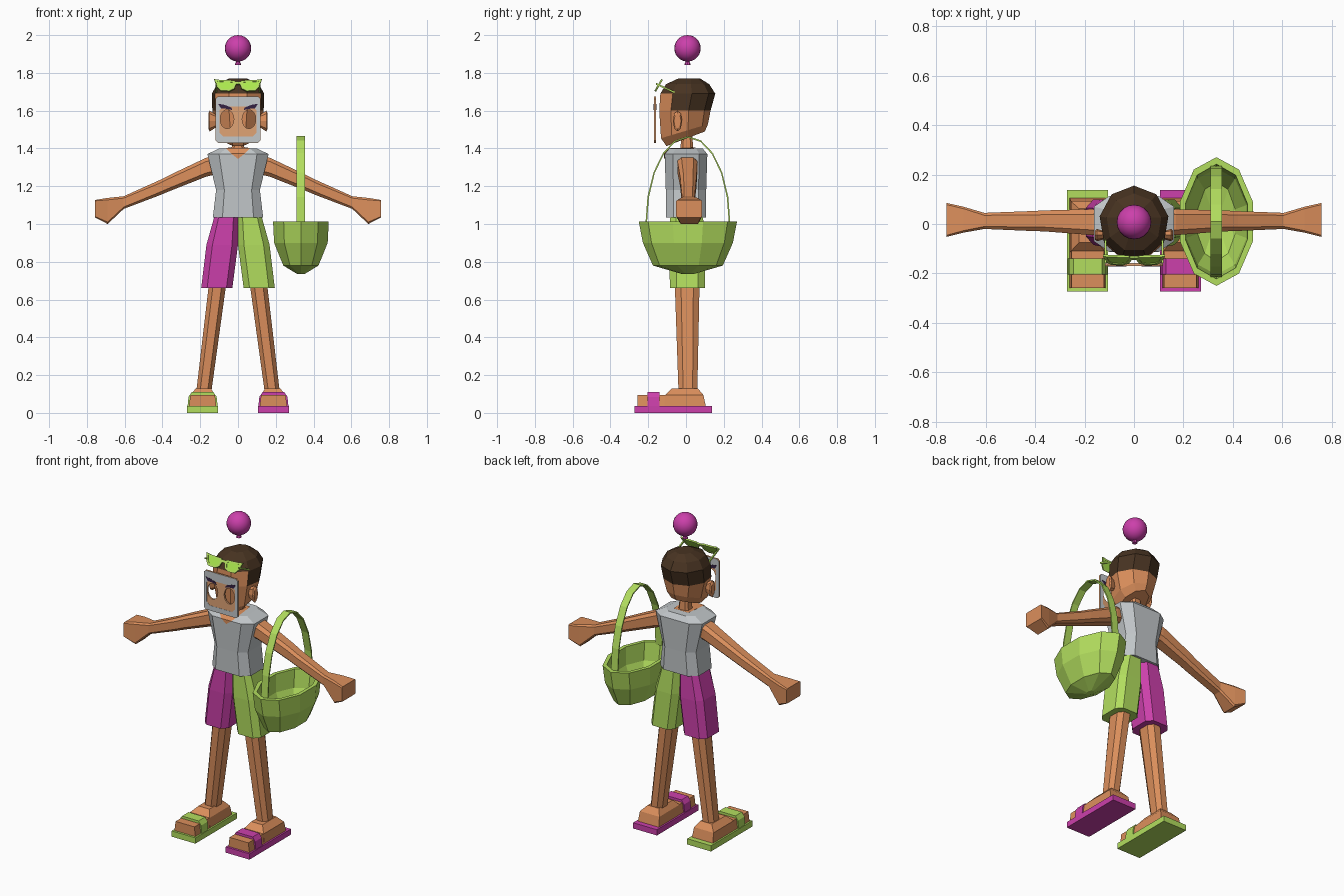
import bpy, bmesh, math
from mathutils import Vector, Matrix

if "Cube" in bpy.data.objects:
    bpy.data.objects.remove(bpy.data.objects["Cube"])


def material(name, rgb):
    m = bpy.data.materials.new(name)
    lin = [c / 12.92 if c <= 0.04045 else ((c + 0.055) / 1.055) ** 2.4 for c in rgb]
    m.diffuse_color = (*lin, 1)
    m.use_nodes = True
    m.node_tree.nodes["Principled BSDF"].inputs["Base Color"].default_value = m.diffuse_color
    return m


SKIN = material("skin", (0.86, 0.56, 0.36))
FACE = material("face skin", (0.88, 0.64, 0.46))
HAIR = material("dark brown hair", (0.28, 0.20, 0.13))
GREY = material("light grey", (0.76, 0.78, 0.79))
PINK = material("magenta", (0.80, 0.25, 0.67))
GREEN = material("lime green", (0.70, 0.87, 0.37))
LENS = material("lens green", (0.70, 0.95, 0.32))
BROW = material("dark purple", (0.20, 0.13, 0.26))


def finish(name, bm, *mats):
    bmesh.ops.recalc_face_normals(bm, faces=bm.faces[:])
    me = bpy.data.meshes.new(name)
    bm.to_mesh(me)
    bm.free()
    for m in mats:
        me.materials.append(m)
    ob = bpy.data.objects.new(name, me)
    bpy.context.collection.objects.link(ob)
    return ob


def section(a0, a1, b0, b1, c=1.0):
    """Rectangle (c=1) or chamfered rectangle spanning a0..a1, b0..b1."""
    ca, cb, ra, rb = (a0 + a1) / 2, (b0 + b1) / 2, (a1 - a0) / 2, (b1 - b0) / 2
    unit = [(1, 1), (-1, 1), (-1, -1), (1, -1)] if c == 1 else [
        (1, c), (c, 1), (-c, 1), (-1, c), (-1, -c), (-c, -1), (c, -1), (1, -c)]
    return [(ca + u * ra, cb + v * rb) for u, v in unit]


def oval(cx, cy, rx, ry, n, phase=90):
    angles = [math.radians(phase) + math.tau * i / n for i in range(n)]
    return [(cx + rx * math.cos(t), cy + ry * math.sin(t)) for t in angles]


def at_z(z, pts, tilt=0):
    cy = sum(p[1] for p in pts) / len(pts)
    return [(x, y, z + tilt * (y - cy)) for x, y in pts]


def loft(name, rings, *mats, rule=None):
    bm = bmesh.new()
    vs = [[bm.verts.new(p) for p in r] for r in rings]
    n = len(vs[0])
    for a, b in zip(vs, vs[1:]):
        for i in range(n):
            j = (i + 1) % n
            bm.faces.new((a[i], a[j], b[j], b[i]))
    bm.faces.new(vs[0])
    bm.faces.new(vs[-1])
    if rule:
        for f in bm.faces:
            f.material_index = rule(f.calc_center_median())
    return finish(name, bm, *mats)


def plate(name, loops, half, mat, matrix):
    """Flat plate in local x/z, with further loops as holes."""
    bm = bmesh.new()
    for pts in loops:
        vs = [bm.verts.new((x, -half, z)) for x, z in pts]
        for i, v in enumerate(vs):
            bm.edges.new((v, vs[(i + 1) % len(vs)]))
    bmesh.ops.triangle_fill(bm, use_beauty=True, edges=bm.edges[:])
    out = bmesh.ops.extrude_face_region(bm, geom=bm.faces[:])["geom"]
    up = [g for g in out if isinstance(g, bmesh.types.BMVert)]
    bmesh.ops.translate(bm, vec=(0, 2 * half, 0), verts=up)
    bm.transform(matrix)
    return finish(name, bm, mat)


def ball(name, centre, radii, seg, rings, mat):
    bm = bmesh.new()
    bmesh.ops.create_uvsphere(bm, u_segments=seg, v_segments=rings, radius=1)
    bm.transform(Matrix.Translation(centre) @ Matrix.Diagonal((*radii, 1)))
    return finish(name, bm, mat)


# Head: hair is the upper faces, leaving the forehead bare
head = [(1.45, -0.005, .075, .105, .38), (1.49, -.012, .112, .128, .3), (1.60, -.01, .138, .14, 0),
        (1.69, .005, .141, .15, 0), (1.74, .005, .112, .118, 0), (1.77, .015, .05, .06, 0)]
loft("head", [at_z(z, oval(0, cy, rx, ry, 9), t) for z, cy, rx, ry, t in head], SKIN, HAIR,
     rule=lambda c: int(c.z > 1.69 or (c.z > 1.6 and c.y > -.09)))
loft("neck", [at_z(1.38, section(-.035, .035, -.03, .04, .6)),
              at_z(1.48, section(-.028, .028, -.025, .032, .6))], SKIN)

# Shirt with a V neckline
shirt = [(1.035, .133, .105), (1.18, .116, .107), (1.37, .162, .113), (1.40, .10, .088)]
loft("shirt", [at_z(z, section(-rx, rx, -ry, ry, .62)) for z, rx, ry in shirt], GREY)
bm = bmesh.new()
for p in [(0, -.117, 1.345)] + [(s * x, y, z) for s in (-1, 1) for x, y, z in
                               ((.065, -.092, 1.402), (.035, -.117, 1.372), (.05, .05, 1.404))]:
    bm.verts.new(p)
bmesh.ops.convex_hull(bm, input=bm.verts[:])
finish("neckline", bm, SKIN)

# Limbs and clothes, one set per side
for s, side, cloth, shoe in ((-1, "right", PINK, GREEN), (1, "left", GREEN, PINK)):
    def flip(ring):
        return [(s * x, y, z) for x, y, z in ring]

    loft(side + "_ear", [flip([(x, -.045 + r * y, 1.545 + r * z) for y, z in oval(0, 0, .025, .055, 8)])
                         for x, r in ((.115, .6), (.15, 1), (.157, .75))], SKIN)
    arm = [(.11, -.045, .055, 1.265, 1.365, .6), (.17, -.045, .06, 1.25, 1.35, .6),
           (.36, -.03, .055, 1.175, 1.26, .6), (.42, -.028, .052, 1.15, 1.23, .6),
           (.605, -.02, .045, 1.08, 1.147, .7), (.69, -.035, .07, 1.0, 1.138, .85),
           (.757, -.052, .085, 1.035, 1.127, .9)]
    loft(side + "_arm", [flip([(x, y, z) for y, z in section(*q)]) for x, *q in arm], SKIN)
    shorts = [(.66, .03, .195, -.085, .1, .62), (.89, .0, .167, -.09, .1, .62),
              (1.04, .0, .125, -.085, .09, .62)]
    loft(side + "_shorts", [flip(at_z(z, section(*q))) for z, *q in shorts], cloth)
    leg = [(.12, .14, .22, -.04, .06, .5), (.70, .06, .152, -.06, .072, .5)]
    loft(side + "_leg", [flip(at_z(z, section(*q))) for z, *q in leg], SKIN)
    foot = [(.035, .115, .26, -.115, .105), (.095, .12, .255, -.11, .092), (.13, .145, .222, -.075, .062)]
    loft(side + "_foot", [flip(at_z(z, section(*q))) for z, *q in foot], SKIN)
    toes = [(.035, .115, .26, -.258, -.1), (.095, .122, .252, -.258, -.1)]
    loft(side + "_toes", [flip(at_z(z, section(*q))) for z, *q in toes], SKIN)
    sole = section(.105, .27, -.272, .138)
    loft(side + "_sandal_sole", [flip(at_z(z, sole)) for z in (0, .036)], shoe)
    strap = [(.036, .108, .267, -.205, -.14), (.085, .113, .262, -.205, -.14), (.11, .13, .245, -.205, -.14)]
    loft(side + "_sandal_strap", [flip(at_z(z, section(*q))) for z, *q in strap], shoe)

# Face mask: plate with eye holes, grey hair and beard border, slanted brows
at_mask = Matrix.Translation((0, -.164, 0))


def mask_outline(w, z0, z1, b):
    return [(w, z0 + b), (w, z1 - b), (w - b, z1), (b - w, z1), (-w, z1 - b), (-w, z0 + b), (b - w, z0), (w - b, z0)]


eyes = [oval(s * .058, 1.555, .036, .05, 16) for s in (-1, 1)]
plate("mask", [mask_outline(.118, 1.43, 1.675, .012)] + eyes, .005, FACE, at_mask)
plate("mask_border", [mask_outline(.117, 1.431, 1.674, .012), mask_outline(.098, 1.462, 1.622, .02)],
      .006, GREY, at_mask)
for s, side in ((-1, "right"), (1, "left")):
    plate(side + "_brow", [[(s * x, z) for x, z in
          ((.03, 1.603), (.036, 1.617), (.075, 1.632), (.105, 1.636), (.09, 1.612), (.06, 1.61))]],
          .007, BROW, at_mask)

# Sunglasses pushed up on the hair, tilted back
tilt = Matrix.Translation((0, -.146, 1.732)) @ Matrix.Rotation(math.radians(-30), 4, 'X')
rim = [(.008, .012), (.02, .03), (.095, .033), (.126, .038), (.112, -.008), (.092, -.032), (.045, -.034), (.02, -.02)]
for s, side in ((-1, "right"), (1, "left")):
    outer = [(s * x, z) for x, z in rim]
    inner = [(s * (.064 + (x - .064) * .74), z * .66) for x, z in rim]
    plate(side + "_glasses_rim", [outer, inner], .005, GREEN, tilt)
    plate(side + "_glasses_lens", [inner], .002, LENS, tilt)
    loft(side + "_glasses_temple", [[(s * x, y, zc + z) for x, z in section(.112, .12, -.005, .005)]
                                    for y, zc in ((-.158, 1.742), (-.042, 1.688))], GREEN)
plate("glasses_bridge", [section(-.022, .022, .008, .024)], .005, GREEN, tilt)

# Basket: open ten-sided bowl with an arched ribbon handle
bx, by = .333, .01
bowl = [(.735, .02, .03), (.78, .098, .185), (.90, .149, .238), (1.012, .155, .26), (1.012, .132, .232),
        (.90, .128, .215), (.80, .08, .16), (.765, .02, .03)]
loft("basket_bowl", [at_z(z, oval(bx, by, rx, ry, 10)) for z, rx, ry in bowl], GREEN)
arch = [(t, math.cos(t), math.sin(t)) for t in (math.pi * i / 10 for i in range(11))]
loft("basket_handle", [[(bx + x, by + c * (.225 + r), 1.0 + q * (.465 + r)) for x, r in section(-.023, .023, -.008, 0)]
                       for t, c, q in arch], GREEN)

# Balloon floating above the head, with its knot
balloon = ball("balloon", (0, .008, 1.93), (.07, .07, .07), 20, 14, PINK)
for p in balloon.data.polygons:
    p.use_smooth = True
loft("balloon_knot", [at_z(z, oval(0, .008, r, r, 8)) for z, r in ((1.842, .016), (1.848, .015), (1.868, .006))], PINK)
